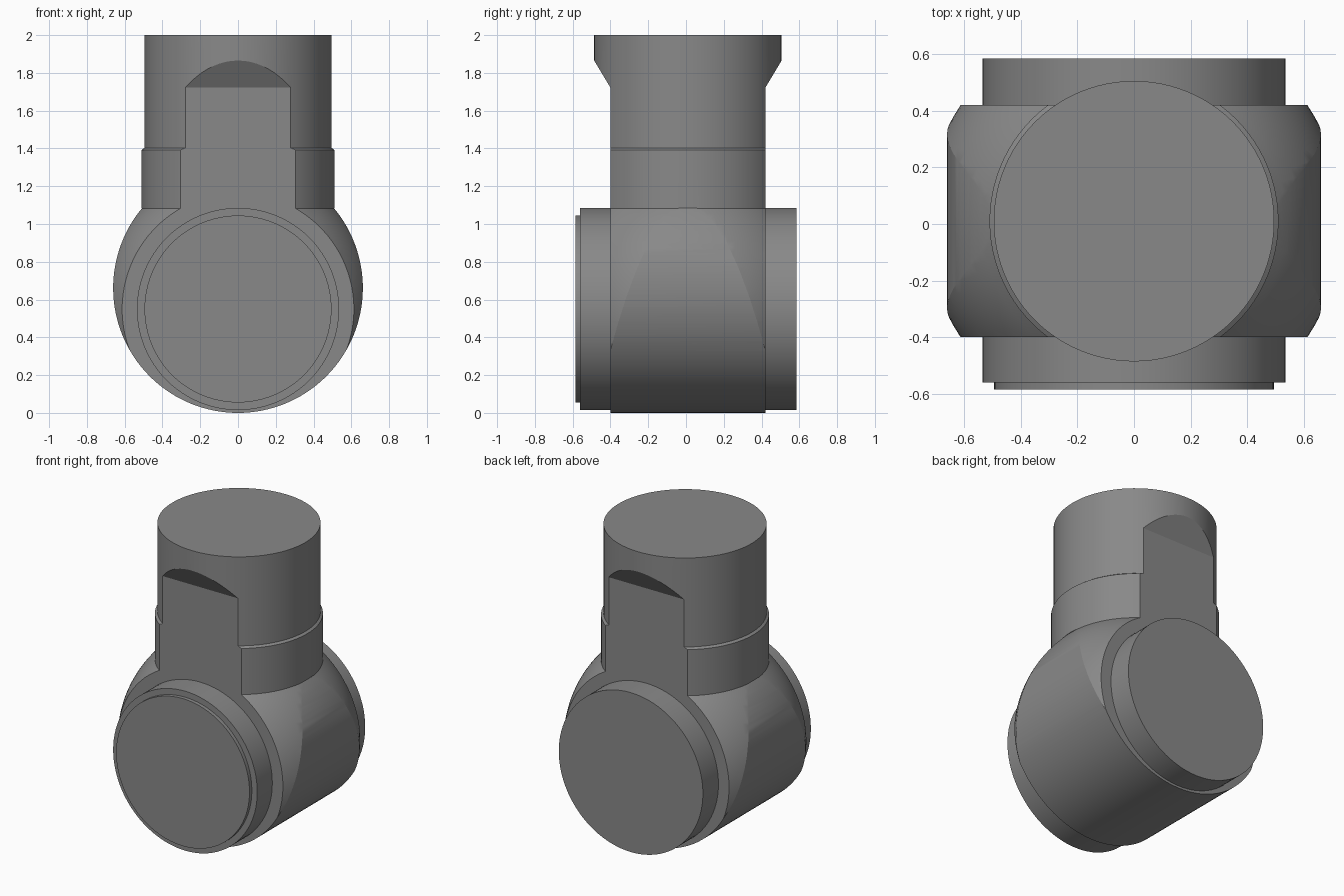
import bpy, bmesh, math
from mathutils import Matrix

if "Cube" in bpy.data.objects:
    bpy.data.objects.remove(bpy.data.objects["Cube"])

CY = 0.01                      # centre of the vertical turned part in y
SZ, SR = 0.55, 0.738           # turned ball: centre height, radius
HR = 0.661                     # housing drum radius; it rests on the ground


def finish(name, bm):
    bmesh.ops.recalc_face_normals(bm, faces=bm.faces)
    me = bpy.data.meshes.new(name)
    bm.to_mesh(me)
    bm.free()
    ob = bpy.data.objects.new(name, me)
    bpy.context.collection.objects.link(ob)
    return ob


def lathe(name, profile, origin, rotation=Matrix(), steps=96):
    """Turn (radius, height) points round an axis; the ends lie on the axis."""
    bm = bmesh.new()
    vs = [bm.verts.new((r, 0, h)) for r, h in profile]
    es = [bm.edges.new(p) for p in zip(vs, vs[1:])]
    bmesh.ops.spin(bm, geom=vs + es, cent=(0, 0, 0), axis=(0, 0, 1),
                   angle=math.tau, steps=steps)
    bmesh.ops.remove_doubles(bm, verts=bm.verts, dist=1e-5)
    bm.transform(Matrix.Translation(origin) @ rotation)
    return finish(name, bm)


def prism(name, start, end):
    """Closed solid between two matching outlines."""
    bm = bmesh.new()
    a = [bm.verts.new(p) for p in start]
    b = [bm.verts.new(p) for p in end]
    bm.faces.new(a)
    bm.faces.new(b[::-1])
    for i in range(len(a)):
        bm.faces.new((a[i - 1], a[i], b[i], b[i - 1]))
    return finish(name, bm)


def boolean(ob, other, op):
    mod = ob.modifiers.new(op, 'BOOLEAN')
    mod.operation, mod.object, mod.solver = op, other, 'EXACT'
    bpy.context.view_layer.objects.active = ob
    bpy.ops.object.modifier_apply(modifier=mod.name)
    bpy.data.objects.remove(other)


# Turned body: ball, collar, chamfer and upper stem
top_a = math.acos(0.511 / SR)
prof = [(0, SZ - SR)]
for i in range(1, 49):
    a = -math.pi / 2 + (top_a + math.pi / 2) * i / 48
    prof.append((SR * math.cos(a), SZ + SR * math.sin(a)))
prof += [(0.511, 1.392), (0.496, 1.403), (0.496, 2.0), (0, 2.0)]
body = lathe("joint_body", prof, (0, CY, 0))

# Side profile: flat front and back faces with sloped shoulders
half = [(0.41, -0.4), (0.41, 1.722), (0.497, 1.867), (0.6, 2.04), (0.6, 2.2)]
side = [(CY + y, z) for y, z in half] + [(CY - y, z) for y, z in half[::-1]]
boolean(body, prism("side_cutter", [(-1, y, z) for y, z in side],
                    [(1, y, z) for y, z in side]), 'INTERSECT')

# Front profile: drum-shaped underside, open above the shoulder
lim = math.asin((1.085 - HR) / HR)
front = [(HR * math.cos(a), HR + HR * math.sin(a))
         for a in (lim - (math.pi + 2 * lim) * i / 96 for i in range(97))]
front += [(-0.9, 1.085), (-0.9, 2.2), (0.9, 2.2), (0.9, 1.085)]
boolean(body, prism("front_cutter", [(x, -1, z) for x, z in front],
                    [(x, 1, z) for x, z in front]), 'INTERSECT')

# Axle discs through the housing, with a small step on the front
axle = lathe("axle", [(0, -0.585), (0.495, -0.585), (0.495, -0.56), (0.535, -0.56),
                      (0.535, 0.585), (0, 0.585)],
             (0, 0, SZ), Matrix.Rotation(-math.pi / 2, 4, 'X'))
boolean(body, axle, 'UNION')

# Dark grey finish and smooth shading
mat = bpy.data.materials.new("dark_grey")
mat.diffuse_color = (0.25, 0.25, 0.25, 1)
mat.use_nodes = True
mat.node_tree.nodes["Principled BSDF"].inputs["Base Color"].default_value = mat.diffuse_color
body.data.materials.clear()
body.data.materials.append(mat)
body.select_set(True)
bpy.context.view_layer.objects.active = body
bpy.ops.object.shade_smooth_by_angle(angle=math.radians(20))
